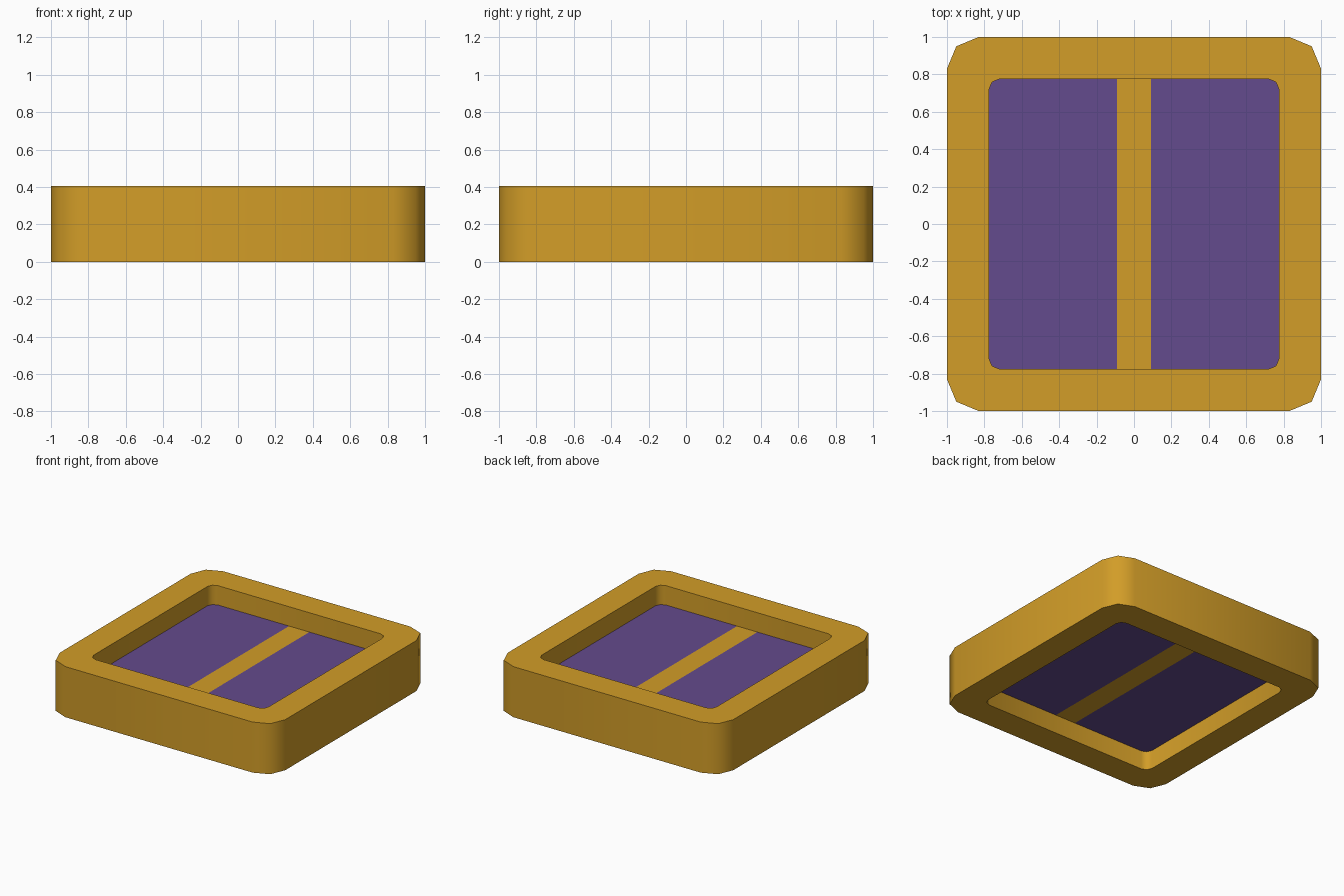
import bpy, bmesh, math

if "Cube" in bpy.data.objects:
    bpy.data.objects.remove(bpy.data.objects["Cube"])

HEIGHT = 0.405
PANEL_Z = (0.15, 0.25)
STRIPE = 0.09


def material(name, color):
    mat = bpy.data.materials.new(name)
    mat.diffuse_color = color
    mat.use_nodes = True
    mat.node_tree.nodes["Principled BSDF"].inputs["Base Color"].default_value = mat.diffuse_color
    return mat


def rounded_square(half, radius, segments=2):
    points = []
    for corner in range(4):
        start = corner * math.pi / 2
        cx = (half - radius) * (1 if corner in (0, 3) else -1)
        cy = (half - radius) * (1 if corner in (0, 1) else -1)
        for i in range(segments + 1):
            a = start + i * math.pi / 2 / segments
            points.append((cx + radius * math.cos(a), cy + radius * math.sin(a)))
    return points


def ring(bm, outline, z):
    return [bm.verts.new((x, y, z)) for x, y in outline]


def bridge(bm, a, b):
    n = len(a)
    for i in range(n):
        j = (i + 1) % n
        bm.faces.new((a[i], a[j], b[j], b[i]))


def finish(bm, name, mats):
    bmesh.ops.recalc_face_normals(bm, faces=bm.faces[:])
    mesh = bpy.data.meshes.new(name)
    bm.to_mesh(mesh)
    bm.free()
    for mat in mats:
        mesh.materials.append(mat)
    obj = bpy.data.objects.new(name, mesh)
    bpy.context.collection.objects.link(obj)
    bpy.ops.object.select_all(action='DESELECT')
    obj.select_set(True)
    bpy.context.view_layer.objects.active = obj
    bpy.ops.object.shade_smooth_by_angle(angle=math.radians(50))
    return obj


gold = material("gold", (0.645, 0.337, 0.021, 1))
purple = material("purple", (0.127, 0.069, 0.266, 1))
outer = rounded_square(1.0, 0.17)
inner = rounded_square(0.775, 0.055)

# Square frame, open through the middle
bm = bmesh.new()
rings = [ring(bm, outer, 0), ring(bm, outer, HEIGHT),
         ring(bm, inner, HEIGHT), ring(bm, inner, 0)]
for i in range(4):
    bridge(bm, rings[i], rings[(i + 1) % 4])
finish(bm, "frame", [gold])

# Recessed panel, cut into two purple fields and a flush gold stripe
bm = bmesh.new()
low, high = (ring(bm, inner, z) for z in PANEL_Z)
bridge(bm, low, high)
bm.faces.new(low)
bm.faces.new(high)
for x in (-STRIPE, STRIPE):
    bmesh.ops.bisect_plane(bm, geom=bm.verts[:] + bm.edges[:] + bm.faces[:],
                           plane_co=(x, 0, 0), plane_no=(1, 0, 0))
for face in bm.faces:
    face.material_index = int(abs(face.calc_center_median().x) < STRIPE - 0.001)
finish(bm, "striped_panel", [purple, gold])
